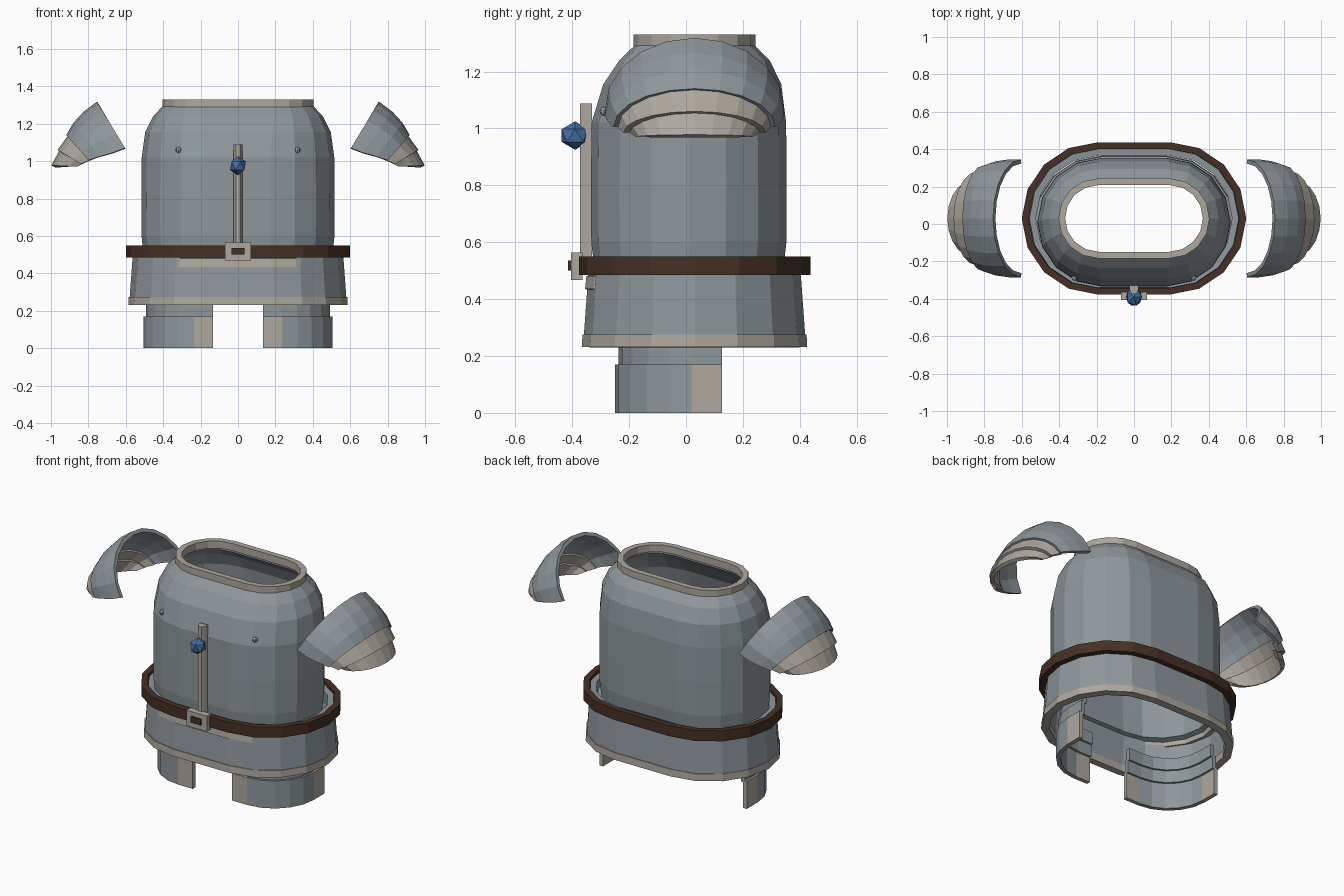
import bpy, bmesh
from math import sin, cos, pi
from mathutils import Vector, Matrix

if "Cube" in bpy.data.objects:
    bpy.data.objects.remove(bpy.data.objects["Cube"])


def material(name, rgb):
    m = bpy.data.materials.new(name)
    m.diffuse_color = (*rgb, 1)
    m.use_nodes = True
    m.node_tree.nodes["Principled BSDF"].inputs["Base Color"].default_value = m.diffuse_color
    return m


STEEL = material("steel", (0.27, 0.31, 0.33))
TRIM = material("trim", (0.42, 0.39, 0.34))
LEATHER = material("leather", (0.06, 0.03, 0.018))
BLUE = material("blue_glass", (0.06, 0.16, 0.36))


def finish(bm, name, mats, thickness=0, mirror=False):
    me = bpy.data.meshes.new(name)
    bm.to_mesh(me)
    bm.free()
    ob = bpy.data.objects.new(name, me)
    bpy.context.collection.objects.link(ob)
    for m in mats:
        me.materials.append(m)
    if thickness:
        s = ob.modifiers.new("thickness", 'SOLIDIFY')
        s.thickness, s.offset = thickness, -1
        s.use_even_offset = True
    if mirror:
        ob.modifiers.new("mirror", 'MIRROR').use_mirror_merge = False
    return ob


def loft(name, rings, mats, thickness=0, closed=True, mirror=False, caps=False,
         trim=lambda ring, seg: False):
    """Skin a stack of equal-length rings; trim() picks faces for material 1."""
    bm = bmesh.new()
    rows = [[bm.verts.new(p) for p in r] for r in rings]
    n = len(rows[0])
    for j in range(len(rows) - 1):
        for i in range(n if closed else n - 1):
            k = (i + 1) % n
            f = bm.faces.new((rows[j][i], rows[j][k], rows[j + 1][k], rows[j + 1][i]))
            f.material_index = int(trim(j, i))
    if caps:
        bm.faces.new(rows[0][::-1])
        bm.faces.new(rows[-1])
    return finish(bm, name, mats, thickness, mirror)


def stadium(z, half, r, cy=0.03, seg=8):
    """Horizontal ring: two half circles joined by straight sides."""
    pts = []
    for side, start in ((1, -pi / 2), (-1, pi / 2)):
        for i in range(seg + 1):
            a = start + pi * i / seg
            pts.append((side * half + r * cos(a), cy + r * sin(a), z))
    return pts


def boxes(name, specs, mat):
    bm = bmesh.new()
    for lo, hi in specs:
        lo, hi = Vector(lo), Vector(hi)
        bmesh.ops.create_cube(bm, size=1, matrix=Matrix.Translation((lo + hi) / 2)
                              @ Matrix.Diagonal((*(hi - lo), 1)))
    return finish(bm, name, [mat])


# Torso shell with flared lower hem, and neck collar
loft("torso_shell", [stadium(*p) for p in (
    (0.435, 0.175, 0.36, 0.005), (0.48, 0.175, 0.355, 0.005), (0.49, 0.173, 0.33, 0.01),
    (0.60, 0.173, 0.343, 0.01), (0.80, 0.173, 0.344, 0.01), (1.02, 0.173, 0.342, 0.01),
    (1.155, 0.183, 0.313, 0.022), (1.24, 0.19, 0.264), (1.295, 0.195, 0.207))],
    [STEEL, TRIM], 0.03, trim=lambda j, i: j == 0)
loft("neck_collar", [stadium(1.285, 0.19, 0.214), stadium(1.33, 0.19, 0.214)], [TRIM], 0.035)

# Skirt, its hem and the belt
loft("skirt", [stadium(0.26, 0.19, 0.39), stadium(0.48, 0.19, 0.374),
               stadium(0.535, 0.19, 0.37)], [STEEL], 0.035)
loft("skirt_hem", [stadium(0.232, 0.19, 0.396), stadium(0.275, 0.19, 0.394)], [TRIM], 0.045)
loft("belt", [stadium(0.485, 0.193, 0.407), stadium(0.55, 0.193, 0.407)], [LEATHER], 0.036)

# Belt buckle with leather showing in the opening
boxes("buckle", [
    ((-0.07, -0.405, 0.468), (-0.035, -0.363, 0.564)),
    ((0.035, -0.405, 0.468), (0.07, -0.363, 0.564)),
    ((-0.035, -0.405, 0.468), (0.035, -0.363, 0.5)),
    ((-0.035, -0.405, 0.537), (0.035, -0.363, 0.564))], TRIM)
boxes("buckle_tongue", [((-0.034, -0.414, 0.5), (0.034, -0.365, 0.536))], LEATHER)

# Chest ridge
ridge = [(-0.024, -0.33), (-0.024, -0.35), (-0.012, -0.373),
         (0.012, -0.373), (0.024, -0.35), (0.024, -0.33)]
loft("chest_ridge", [[(x, y, z) for x, y in ridge] for z in (0.5, 1.088)], [TRIM], caps=True)

# Faceted gem
bm = bmesh.new()
bmesh.ops.create_icosphere(bm, subdivisions=1, radius=0.05,
                           matrix=Matrix.Translation((0, -0.39, 0.975)))
bmesh.ops.scale(bm, vec=(0.95, 1.1, 1), verts=bm.verts,
                space=Matrix.Translation((0, 0.39, -0.975)))
finish(bm, "gem", [BLUE])

# Chest rivets
bm = bmesh.new()
bmesh.ops.create_uvsphere(bm, u_segments=8, v_segments=6, radius=0.016,
                          matrix=Matrix.Translation((0.318, -0.288, 1.06)))
finish(bm, "rivets", [STEEL], mirror=True)


# Thigh guards: overlapping curved plates, open towards the inner back
def thigh_arc(z, r):
    arc = [(0.235 + r * cos(a), 0.02 + r * sin(a), z)
           for a in (-pi / 2 + pi / 2 * i / 5 for i in range(6))]
    return [(0.135, 0.02 - r, z)] + arc + [(0.235 + r, 0.127, z)]


for name, z0, z1, r in (("thigh_plate_lower", 0, 0.17, 0.27),
                        ("thigh_plate_middle", 0.16, 0.245, 0.257),
                        ("thigh_plate_upper", 0.235, 0.31, 0.245)):
    loft(name, [thigh_arc(z0, r), thigh_arc(z1, r)], [STEEL, TRIM], 0.025, closed=False,
         mirror=True, trim=lambda j, i: name == "thigh_plate_lower" and i in (0, 6))

# Shoulder guards: fanned arches, given as (base x, base z, crest x, crest z, half width)
dome = [(0.80, 1.005, 0.918, 1.14, 0.285), (0.74, 1.025, 0.88, 1.205, 0.305),
        (0.67, 1.045, 0.825, 1.265, 0.315), (0.604, 1.07, 0.754, 1.318, 0.315)]
middle = [(0.84, 0.985, 0.965, 1.06, 0.25), (0.78, 1.01, 0.90, 1.15, 0.275)]
lower = [(0.86, 0.97, 0.998, 0.978, 0.205), (0.82, 0.99, 0.945, 1.075, 0.235)]


def arch(bx, bz, tx, tz, w, seg=10):
    return [(bx + (tx - bx) * sin(a), 0.03 - w * cos(a), bz + (tz - bz) * sin(a))
            for a in (pi * i / seg for i in range(seg + 1))]


for name, spec, mats in (("shoulder_dome", dome, [STEEL]),
                         ("shoulder_plate_middle", middle, [TRIM]),
                         ("shoulder_plate_lower", lower, [TRIM])):
    loft(name, [arch(*p) for p in spec], mats, 0.022, closed=False, mirror=True)
